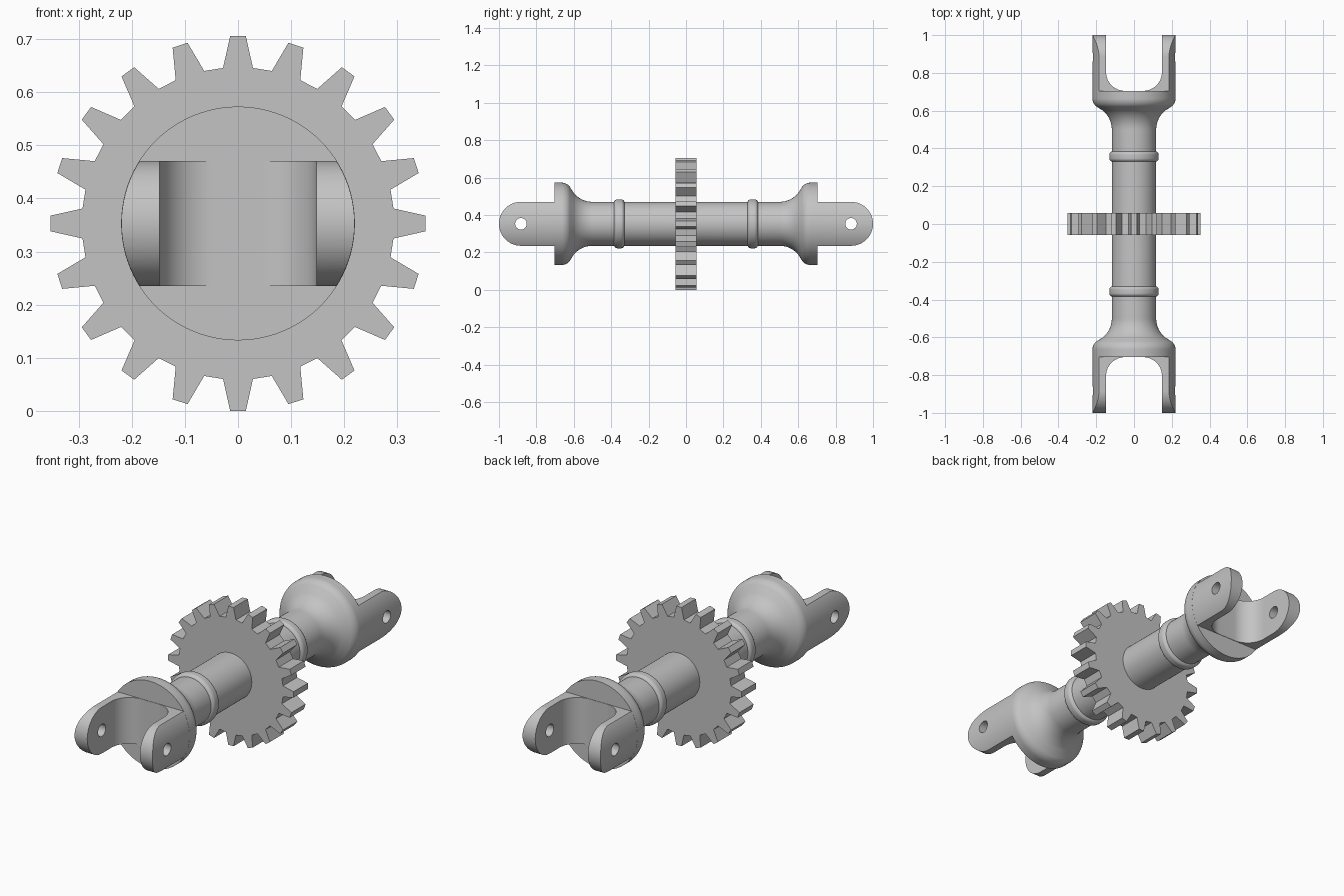
import bpy, bmesh, math

if "Cube" in bpy.data.objects:
    bpy.data.objects.remove(bpy.data.objects["Cube"], do_unlink=True)

AXIS = 0.353          # height of the shaft axis
SHAFT_R = 0.1175
FLANGE_R = 0.22
FLANGE_Y = 0.703
PIN_Y = 1 - SHAFT_R

steel = bpy.data.materials.new("grey steel")
steel.use_nodes = True
steel.diffuse_color = (0.55, 0.55, 0.55, 1)
steel.node_tree.nodes["Principled BSDF"].inputs["Base Color"].default_value = (0.55, 0.55, 0.55, 1)


def finish(name, bm):
    bmesh.ops.remove_doubles(bm, verts=bm.verts, dist=1e-5)
    bmesh.ops.recalc_face_normals(bm, faces=bm.faces)
    mesh = bpy.data.meshes.new(name)
    bm.to_mesh(mesh)
    bm.free()
    mesh.materials.append(steel)
    ob = bpy.data.objects.new(name, mesh)
    bpy.context.collection.objects.link(ob)
    ob.location.z = AXIS
    return ob


def activate(ob):
    bpy.ops.object.select_all(action='DESELECT')
    ob.select_set(True)
    bpy.context.view_layer.objects.active = ob


def smooth(ob):
    activate(ob)
    bpy.ops.object.shade_smooth_by_angle(angle=math.radians(32))


def apply(ob, mod):
    activate(ob)
    bpy.ops.object.modifier_apply(modifier=mod.name)


def lathe(name, profile, steps=96):
    """Spin (radius, y) points around the y axis."""
    bm = bmesh.new()
    verts = [bm.verts.new((r, y, 0)) for r, y in profile]
    edges = [bm.edges.new(pair) for pair in zip(verts, verts[1:])]
    bmesh.ops.spin(bm, geom=verts + edges, cent=(0, 0, 0), axis=(0, 1, 0),
                   angle=math.tau, steps=steps)
    return finish(name, bm)


def prism(name, points, shift):
    """Extrude a closed outline along the shift vector."""
    bm = bmesh.new()
    face = bm.faces.new([bm.verts.new(p) for p in points])
    out = bmesh.ops.extrude_face_region(bm, geom=[face])
    moved = [g for g in out["geom"] if isinstance(g, bmesh.types.BMVert)]
    bmesh.ops.translate(bm, verts=moved, vec=shift)
    return finish(name, bm)


def arc(cx, cy, r, start, end, n=20):
    angles = [math.radians(start + (end - start) * i / n) for i in range(n + 1)]
    return [(cx + r * math.cos(a), cy + r * math.sin(a)) for a in angles]


def boolean(ob, cutter, operation):
    cutter.hide_render = True
    mod = ob.modifiers.new("cut", 'BOOLEAN')
    mod.object, mod.operation, mod.solver = cutter, operation, 'EXACT'
    apply(ob, mod)
    bpy.data.objects.remove(cutter, do_unlink=True)


# Shaft with a bell-shaped flange at both ends
bell = arc(SHAFT_R + 0.13, 0.50, 0.13, 180, 130, 12)
bell += arc(FLANGE_R - 0.055, 0.665, 0.055, -50, 0, 8)
bell += [(FLANGE_R, FLANGE_Y), (0, FLANGE_Y)]
shaft = lathe("shaft", [(r, -y) for r, y in reversed(bell)] + bell)
smooth(shaft)

# Collars
for side, label in ((-1, "front_collar"), (1, "back_collar")):
    y = side * 0.357
    rim = arc(0.112, y - 0.009, 0.019, -90, 0, 8) + arc(0.112, y + 0.009, 0.019, 0, 90, 8)
    smooth(lathe(label, [(0.1, y - 0.028)] + rim + [(0.1, y + 0.028)]))

# Gear with twenty tapered teeth
outline = []
for i in range(20):
    for r, offset in ((0.294, -5.5), (0.353, -2.4), (0.353, 2.4), (0.294, 5.5)):
        a = math.radians(90 + 18 * i + offset)
        outline.append((r * math.cos(a), -0.057, r * math.sin(a)))
prism("gear", outline, (0, 0.114, 0))

# Fork: rounded slab trimmed to a cylinder, then slotted and drilled
slab = [(0.69, -SHAFT_R)] + arc(PIN_Y, 0, SHAFT_R, -90, 90, 40) + [(0.69, SHAFT_R)]
fork = prism("forks", [(-0.3, y, z) for y, z in slab], (0.6, 0, 0))
barrel = lathe("barrel_cutter", [(0, 0.5), (0.2195, 0.5), (0.2195, 1.1), (0, 1.1)])
boolean(fork, barrel, 'INTERSECT')
slot = [(-0.148, 1.1)] + arc(-0.048, 0.805, 0.1, 180, 270)
slot += arc(0.048, 0.805, 0.1, 270, 360) + [(0.148, 1.1)]
boolean(fork, prism("slot_cutter", [(x, y, -0.3) for x, y in slot], (0, 0, 0.6)), 'DIFFERENCE')
hole = arc(PIN_Y, 0, 0.031, 0, 345, 23)
boolean(fork, prism("pin_cutter", [(-0.4, y, z) for y, z in hole], (0.8, 0, 0)), 'DIFFERENCE')
mirror = fork.modifiers.new("mirror", 'MIRROR')
mirror.use_axis = (False, True, False)
apply(fork, mirror)
smooth(fork)
